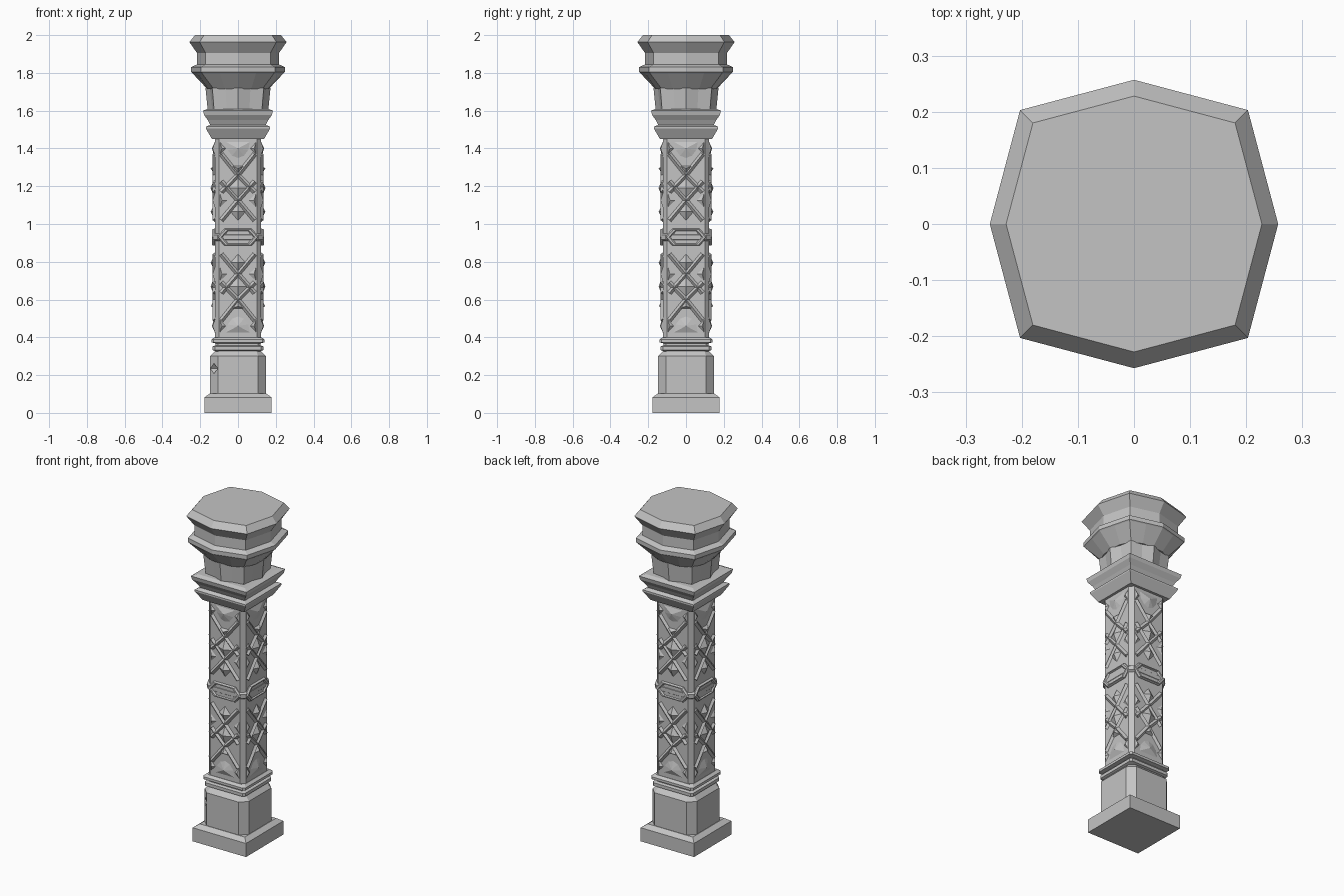
import bpy, bmesh, math
from mathutils import Matrix, Vector

cube = bpy.data.objects.get("Cube")
if cube:
    bpy.data.objects.remove(cube, do_unlink=True)

stone = bpy.data.materials.new("grey_stone")
stone.use_nodes = True
colour = (0.55, 0.55, 0.55, 1)
stone.diffuse_color = colour
stone.node_tree.nodes["Principled BSDF"].inputs["Base Color"].default_value = colour


def finish(name, bm):
    bmesh.ops.recalc_face_normals(bm, faces=bm.faces)
    mesh = bpy.data.meshes.new(name)
    bm.to_mesh(mesh)
    bm.free()
    mesh.materials.append(stone)
    obj = bpy.data.objects.new(name, mesh)
    bpy.context.collection.objects.link(obj)
    return obj


def add_loft(bm, rings):
    """Skin a stack of equal-length point rings and cap both ends."""
    loops = [[bm.verts.new(p) for p in ring] for ring in rings]
    n = len(loops[0])
    for a, b in zip(loops, loops[1:]):
        for i in range(n):
            j = (i + 1) % n
            bm.faces.new((a[i], a[j], b[j], b[i]))
    bm.faces.new(loops[0])
    bm.faces.new(loops[-1])


def loft(name, rings):
    bm = bmesh.new()
    add_loft(bm, rings)
    return finish(name, bm)


# Cross-sections
def square(h, z):
    return [(-h, -h, z), (h, -h, z), (h, h, z), (-h, h, z)]


def chamfered(h, f, z):
    return [(-f, -h, z), (f, -h, z), (h, -f, z), (h, f, z),
            (f, h, z), (-f, h, z), (-h, f, z), (-h, -f, z)]


def octagon(r, z):
    d = r * 0.79
    return [(0, -r, z), (d, -d, z), (r, 0, z), (d, d, z),
            (0, r, z), (-d, d, z), (-r, 0, z), (-d, -d, z)]


def fluted(r, groove, z):
    """Octagon with an extra point, pushed in or out, on each side."""
    pts = octagon(r, z)
    out = []
    for i, p in enumerate(pts):
        q = pts[(i + 1) % 8]
        out += [p, ((p[0] + q[0]) / 2 * groove, (p[1] + q[1]) / 2 * groove, z)]
    return out


# Base
loft("plinth", [square(0.178, 0), square(0.178, 0.082), square(0.15, 0.102)])
pedestal = loft("pedestal", [chamfered(0.147, 0.107, 0.1), chamfered(0.147, 0.107, 0.3),
                             chamfered(0.115, 0.095, 0.335)])
loft("base_moulding", [chamfered(h, h - 0.012, z) for h, z in (
    (0.115, 0.325), (0.135, 0.333), (0.135, 0.352), (0.118, 0.357),
    (0.118, 0.368), (0.141, 0.373), (0.141, 0.388), (0.125, 0.4))])

# Chipped pedestal corners
for sign in (-1, 1):
    bm = bmesh.new()
    bmesh.ops.create_cone(bm, cap_ends=True, segments=4, radius1=0.055, radius2=0, depth=0.07)
    bm.transform(Matrix.Translation((sign * 0.127, sign * 0.127, 0.235))
                 @ Matrix.Rotation(math.pi / 4, 4, "Z")
                 @ Matrix.Rotation(-sign * math.pi / 2, 4, "Y"))
    cutter = finish("chip_cutter", bm)
    mod = pedestal.modifiers.new("chip", "BOOLEAN")
    mod.operation = "DIFFERENCE"
    mod.solver = "EXACT"
    mod.object = cutter
    bpy.context.view_layer.objects.active = pedestal
    bpy.ops.object.modifier_apply(modifier=mod.name)
    bpy.data.objects.remove(cutter, do_unlink=True)

# Shaft
FACE = 0.123
MID = 0.93
loft("shaft", [chamfered(FACE, 0.1, 0.39), chamfered(FACE, 0.1, 1.46)])


def stud(bm, outline, tip):
    """Low pyramid on the front face; outline holds (x, z) points."""
    base = [bm.verts.new((x, -FACE + 0.003, z)) for x, z in outline]
    top = bm.verts.new(tip)
    bm.faces.new(base)
    for i, v in enumerate(base):
        bm.faces.new((v, base[(i + 1) % len(base)], top))


def rib(bm, a, b, width=0.016, height=0.012):
    """Ridge with a triangular section between two (x, z) points."""
    a, b = Vector(a), Vector(b)
    side = (b - a).orthogonal().normalized() * width
    add_loft(bm, [[((p + side).x, -FACE + 0.003, (p + side).y),
                   (p.x, -FACE - height, p.y),
                   ((p - side).x, -FACE + 0.003, (p - side).y)] for p in (a, b)])


# Carved relief, mirrored about the collar and repeated on four sides
bm = bmesh.new()
for half_w, half_h, z in ((0.045, 0.052, 1.065), (0.06, 0.065, 1.19)):
    stud(bm, [(0, z - half_h), (half_w, z), (0, z + half_h), (-half_w, z)],
         (0, -FACE - 0.022, z))
stud(bm, [(-0.04, 1.31), (0, 1.255), (0.04, 1.31)], (0, -FACE - 0.022, 1.295))
fan = [(0.075 * math.cos(t), 1.44 - 0.1 * math.sin(t))
       for t in (i * math.pi / 6 for i in range(7))]
stud(bm, fan, (0, -FACE - 0.015, 1.4))
for s in (-1, 1):
    rib(bm, (s * 0.088, 1.02), (0, 1.125))
    rib(bm, (0, 1.125), (s * 0.088, 1.225))
    rib(bm, (s * 0.088, 1.17), (0, 1.26))
    rib(bm, (0, 1.26), (s * 0.088, 1.37))
    stud(bm, [(s * 0.098, 1.08), (s * 0.05, 1.125), (s * 0.098, 1.17)],
         (s * 0.085, -FACE - 0.012, 1.125))
    stud(bm, [(s * 0.098, 1.36), (s * 0.06, 1.4), (s * 0.098, 1.44)],
         (s * 0.085, -FACE - 0.012, 1.4))


def repeat_four(bm):
    source = list(bm.faces)
    for k in (1, 2, 3):
        copy = bmesh.ops.duplicate(bm, geom=source)["geom"]
        verts = [g for g in copy if isinstance(g, bmesh.types.BMVert)]
        bmesh.ops.rotate(bm, verts=verts, cent=(0, 0, 0),
                         matrix=Matrix.Rotation(k * math.pi / 2, 3, "Z"))


copy = bmesh.ops.duplicate(bm, geom=list(bm.faces))["geom"]
for v in (g for g in copy if isinstance(g, bmesh.types.BMVert)):
    v.co.z = 2 * MID - v.co.z
repeat_four(bm)
finish("carved_relief", bm)


# Collar: hexagonal cartouches joined by a thin band
def hexagon(scale, y):
    return [(x * scale, y, MID + z * scale) for x, z in (
        (-0.112, 0), (-0.072, -0.045), (0.072, -0.045),
        (0.112, 0), (0.072, 0.045), (-0.072, 0.045))]


bm = bmesh.new()
add_loft(bm, [hexagon(1, -0.11), hexagon(1, -0.128), hexagon(0.92, -0.137),
              hexagon(0.8, -0.137), hexagon(0.72, -0.129)])
repeat_four(bm)
finish("collar_cartouches", bm)
loft("collar_band", [chamfered(h, h - 0.022, MID + z) for h, z in (
    (0.12, -0.022), (0.131, -0.012), (0.131, 0.012), (0.12, 0.022))])

# Capital
loft("square_capital", [square(h, z) for h, z in (
    (0.138, 1.45), (0.17, 1.505), (0.17, 1.515), (0.147, 1.525),
    (0.16, 1.55), (0.18, 1.578), (0.185, 1.6), (0.16, 1.61))])
loft("fluted_neck", [fluted(0.16, 0.95, 1.6), fluted(0.172, 0.97, 1.72)])
loft("flared_bell", [fluted(0.163, 1.08, 1.715), fluted(0.243, 1, 1.8)])
loft("crown", [octagon(r, z) for r, z in (
    (0.236, 1.795), (0.248, 1.805), (0.248, 1.83), (0.217, 1.845),
    (0.217, 1.905), (0.257, 1.963), (0.228, 2.0))])
